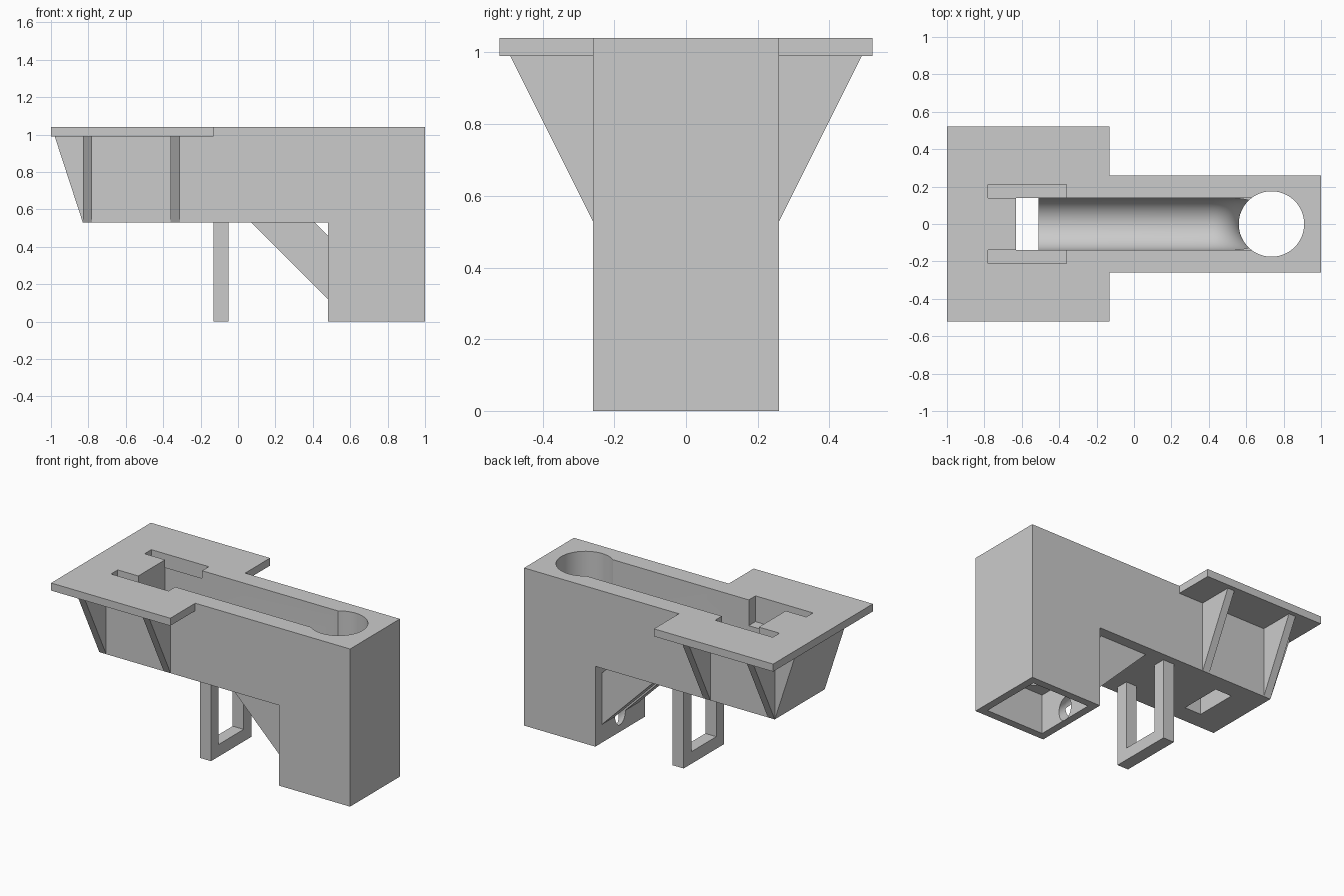
import bpy, bmesh, math
from mathutils import Vector

old = bpy.data.objects.get("Cube")
if old:
    bpy.data.objects.remove(old, do_unlink=True)

grey = bpy.data.materials.new("plain_grey")
grey.use_nodes = True
grey.diffuse_color = (0.6, 0.6, 0.6, 1)
grey.node_tree.nodes["Principled BSDF"].inputs["Base Color"].default_value = (0.6, 0.6, 0.6, 1)


def finish(name, bm):
    bmesh.ops.recalc_face_normals(bm, faces=bm.faces)
    mesh = bpy.data.meshes.new(name)
    bm.to_mesh(mesh)
    bm.free()
    mesh.materials.append(grey)
    ob = bpy.data.objects.new(name, mesh)
    bpy.context.collection.objects.link(ob)
    return ob


def prism(name, points, start, depth):
    """Extrude a closed outline of 3D points along one vector."""
    bm = bmesh.new()
    face = bm.faces.new([bm.verts.new(Vector(p) + Vector(start)) for p in points])
    grown = bmesh.ops.extrude_face_region(bm, geom=[face])
    verts = [g for g in grown["geom"] if isinstance(g, bmesh.types.BMVert)]
    bmesh.ops.translate(bm, verts=verts, vec=depth)
    return finish(name, bm)


def side_prism(name, outline, half):
    """Outline in x and z, extruded evenly across y."""
    return prism(name, [(x, 0, z) for x, z in outline], (0, -half, 0), (0, 2 * half, 0))


def box(name, x0, x1, y0, y1, z0, z1):
    outline = [(x0, y0, z0), (x1, y0, z0), (x1, y1, z0), (x0, y1, z0)]
    return prism(name, outline, (0, 0, 0), (0, 0, z1 - z0))


def tube(name, path, radius, sides=48):
    """Round bar swept along a path in the x-z plane."""
    bm = bmesh.new()
    rings = []
    pts = [Vector((x, 0, z)) for x, z in path]
    for i, p in enumerate(pts):
        along = (pts[min(i + 1, len(pts) - 1)] - pts[max(i - 1, 0)]).normalized()
        across = Vector((0, 1, 0))
        up = along.cross(across)
        ring = []
        for k in range(sides):
            a = math.tau * k / sides
            ring.append(bm.verts.new(p + radius * (math.cos(a) * across + math.sin(a) * up)))
        rings.append(ring)
    for r, s in zip(rings, rings[1:]):
        for k in range(sides):
            n = (k + 1) % sides
            bm.faces.new((r[k], r[n], s[n], s[k]))
    bm.faces.new(rings[0])
    bm.faces.new(rings[-1])
    return finish(name, bm)


def cut(target, cutters):
    bpy.ops.object.select_all(action="DESELECT")
    bpy.context.view_layer.objects.active = target
    target.select_set(True)
    for c in cutters:
        mod = target.modifiers.new(c.name, "BOOLEAN")
        mod.operation = "DIFFERENCE"
        mod.solver = "EXACT"
        mod.object = c
        bpy.ops.object.modifier_apply(modifier=mod.name)
    bpy.ops.object.shade_smooth_by_angle(angle=math.radians(30))


# Main body with the tall column and the sloped end
body = side_prism("body", [(-0.83, 0.53), (0.48, 0.53), (0.48, 0), (1, 0), (1, 1.04),
                           (-0.13, 1.04), (-0.13, 0.99), (-0.98, 0.99)], 0.26)

# Wide top plate
plate = box("top_plate", -1, -0.13, -0.52, 0.52, 0.99, 1.04)

# Slanted brace between the body and the column
brace = side_prism("slanted_brace", [(0.07, 0.53), (0.48, 0.12), (0.48, 0.46), (0.41, 0.53)], 0.19)

# Cutters: trough that bends down into the vertical shaft
axis_z, bend_x, bend = 0.74, 0.42, 0.29
path = [(-0.51, axis_z)]
for i in range(13):
    a = math.pi / 2 * i / 12
    path.append((bend_x + bend * math.sin(a), axis_z - bend + bend * math.cos(a)))
trough = tube("trough_cutter", path, 0.14)
channel = box("channel_cutter", -0.63, 0.7, -0.14, 0.14, axis_z, 1.2)
drop = box("drop_cutter", -0.63, -0.51, -0.14, 0.14, 0.4, 1.2)
shaft = tube("shaft_cutter", [(0.735, 0.1), (0.735, 1.2)], 0.175, 64)
cavity = box("cavity_cutter", 0.53, 0.95, -0.21, 0.21, -0.1, 0.26)
groove = tube("groove_cutter", [(0.08, 0.525), (0.58, 0.025)], 0.055)
slots = [box("slot_cutter", -0.78, -0.36, min(s * 0.14, s * 0.21), max(s * 0.14, s * 0.21), 0.87, 1.2)
         for s in (-1, 1)]

cut(body, [trough, channel, drop, shaft, cavity, groove] + slots)
cut(plate, [channel] + slots)
cut(brace, [groove])
for c in [trough, channel, drop, shaft, cavity, groove] + slots:
    bpy.data.objects.remove(c, do_unlink=True)

# Triangular ribs under the plate
for side, label in ((-1, "front"), (1, "back")):
    for x, end in ((-0.83, "outer"), (-0.36, "inner")):
        tri = [(x, side * 0.26, 0.53), (x, side * 0.26, 0.99), (x, side * 0.49, 0.99)]
        prism(f"{label}_{end}_rib", tri, (0, 0, 0), (0.05, 0, 0))

# Hanging loop under the body
loop = box("hanging_loop", -0.13, -0.05, -0.21, 0.21, 0, 0.53)
window = box("window_cutter", -0.2, 0.1, -0.13, 0.13, 0.08, 0.7)
cut(loop, [window])
bpy.data.objects.remove(window, do_unlink=True)
